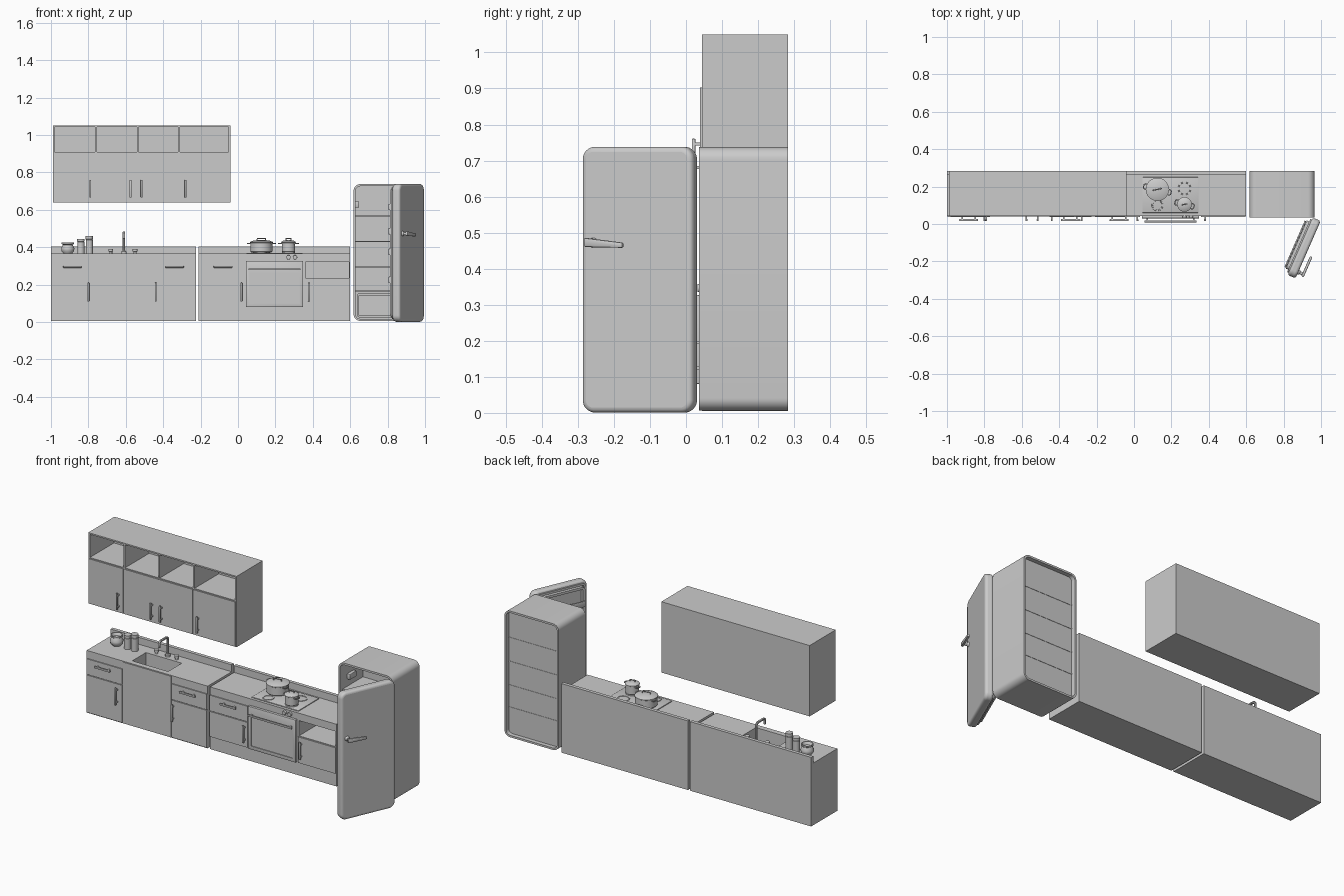
import bpy, bmesh, math
from mathutils import Vector, Matrix

if "Cube" in bpy.data.objects:
    bpy.data.objects.remove(bpy.data.objects["Cube"])


def finish(name, bm, smooth=False):
    bmesh.ops.recalc_face_normals(bm, faces=bm.faces)
    me = bpy.data.meshes.new(name)
    bm.to_mesh(me)
    bm.free()
    ob = bpy.data.objects.new(name, me)
    bpy.context.collection.objects.link(ob)
    if smooth:
        shade(ob)
    return ob


def select(ob):
    bpy.ops.object.select_all(action='DESELECT')
    ob.select_set(True)
    bpy.context.view_layer.objects.active = ob


def shade(ob):
    select(ob)
    bpy.ops.object.shade_smooth_by_angle(angle=math.radians(35))


def bevel(ob, width, segments=2):
    m = ob.modifiers.new("bevel", 'BEVEL')
    m.width, m.segments, m.limit_method = width, segments, 'ANGLE'
    select(ob)
    bpy.ops.object.modifier_apply(modifier=m.name)
    shade(ob)


def box(name, x0, x1, y0, y1, z0, z1, bev=0):
    bm = bmesh.new()
    bmesh.ops.create_cube(bm, size=1)
    for v in bm.verts:
        v.co = ((x0 + x1) / 2 + v.co.x * (x1 - x0), (y0 + y1) / 2 + v.co.y * (y1 - y0),
                (z0 + z1) / 2 + v.co.z * (z1 - z0))
    ob = finish(name, bm)
    if bev:
        bevel(ob, bev)
    return ob


def cut(ob, *dims):
    cutter = box("cutter", *dims)
    cutter.hide_render = True
    m = ob.modifiers.new("cut", 'BOOLEAN')
    m.operation, m.solver, m.object = 'DIFFERENCE', 'EXACT', cutter
    select(ob)
    bpy.ops.object.modifier_apply(modifier=m.name)
    bpy.data.objects.remove(cutter)


def lathe(name, pts, x, y, z, segs=32, axis='Z'):
    bm = bmesh.new()
    rings = [[bm.verts.new((r * math.cos(2 * math.pi * i / segs), r * math.sin(2 * math.pi * i / segs), h))
              for i in range(segs)] for r, h in pts]
    for a, b in zip(rings, rings[1:]):
        for i in range(segs):
            j = (i + 1) % segs
            bm.faces.new((a[i], a[j], b[j], b[i]))
    bmesh.ops.remove_doubles(bm, verts=bm.verts, dist=1e-5)
    if axis == 'Y':  # points towards the front
        bmesh.ops.rotate(bm, verts=bm.verts, matrix=Matrix.Rotation(math.pi / 2, 3, 'X'))
    bmesh.ops.translate(bm, verts=bm.verts, vec=(x, y, z))
    return finish(name, bm, True)


def tube(name, pts, r):
    cu = bpy.data.curves.new(name, 'CURVE')
    cu.dimensions, cu.bevel_depth, cu.bevel_resolution, cu.use_fill_caps = '3D', r, 3, True
    sp = cu.splines.new('POLY')
    sp.points.add(len(pts) - 1)
    for p, co in zip(sp.points, pts):
        p.co = (*co, 1)
    ob = bpy.data.objects.new(name, cu)
    bpy.context.collection.objects.link(ob)
    select(ob)
    bpy.ops.object.convert(target='MESH')
    shade(ob)
    return ob


def outline(x0, x1, z0, z1, r, n=8):
    pts = []
    for cx, cz, a0 in ((x1 - r, z1 - r, 0), (x0 + r, z1 - r, 90), (x0 + r, z0 + r, 180), (x1 - r, z0 + r, 270)):
        for i in range(n + 1):
            a = math.radians(a0 + 90 * i / n)
            pts.append((cx + r * math.cos(a), cz + r * math.sin(a)))
    return pts


def slab(name, x0, x1, y0, y1, z0, z1, r, wall=0):
    """Rounded rectangle along y; hollow ring if a wall is given."""
    bm = bmesh.new()
    loop = lambda p, y: [bm.verts.new((a, y, b)) for a, b in p]
    o = outline(x0, x1, z0, z1, r)
    of, ob_ = loop(o, y0), loop(o, y1)
    bridge = lambda a, b: [bm.faces.new((a[i - 1], a[i], b[i], b[i - 1])) for i in range(len(a))]
    bridge(of, ob_)
    if wall:
        p = outline(x0 + wall, x1 - wall, z0 + wall, z1 - wall, max(r - wall, .004))
        nf, nb = loop(p, y0), loop(p, y1)
        bridge(nf, nb), bridge(of, nf), bridge(ob_, nb)
    else:
        bm.faces.new(of)
        bm.faces.new(ob_)
    return finish(name, bm, True)


def handle(name, x, z, length, vertical, y=.04):
    h, t = length / 2, .005
    dx, dz = (t, h) if vertical else (h, t)
    box(name, x - dx, x + dx, y - .024, y - .014, z - dz, z + dz, .002)
    for s in (-1, 1):
        px, pz = (x, z + s * (h - .015)) if vertical else (x + s * (h - .015), z)
        box(name + "_post", px - .004, px + .004, y - .016, y + .002, pz - .004, pz + .004)


# Wall cabinet with open niches over doors
wall = box("wall_cabinet", -.99, -.04, .044, .283, .64, 1.05)
edges = [(-.98, -.765), (-.755, -.54), (-.533, -.32), (-.31, -.05)]
for (a, b), hx in zip(edges, (-.79, -.575, -.515, -.28)):
    cut(wall, a, b, 0, .265, .908, 1.042)
    box("wall_door", a - .002, b + .002, .039, .046, .645, .902)
    handle("wall_door_handle", hx, .713, .095, True)

# Sink base cabinet
sink = box("sink_cabinet", -1, -.225, .044, .283, .005, .365)
cut(sink, -.73, -.5, .075, .2, .27, .5)
box("sink_backsplash", -1, -.225, .263, .283, .364, .405)
box("sink_middle_panel", -.766, -.458, .039, .046, .008, .362)
for a, b, hx in ((-.998, -.771, -.8), (-.453, -.227, -.44)):
    box("sink_drawer", a, b, .038, .046, .23, .32)
    box("sink_door", a, b, .038, .046, .01, .226)
    handle("sink_drawer_handle", (a + b) / 2, .295, .1, False)
    handle("sink_door_handle", hx, .16, .1, True)
lathe("drain", [(0, .004), (.015, .004), (.018, 0)], -.615, .14, .27)

# Faucet and taps
lathe("faucet_base", [(.014, 0), (.014, .012), (.009, .016), (0, .016)], -.61, .23, .365)
arc = [(-.61, .21 + .02 * math.cos(a), .46 + .018 * math.sin(a)) for a in (0, .5, 1, 1.57)]
tube("faucet", [(-.61, .23, .37)] + arc + [(-.61, .16, .478), (-.61, .152, .472), (-.61, .15, .445)], .007)
for x in (-.68, -.55):
    lathe("tap", [(.008, 0), (.008, .01), (.013, .012), (.013, .024), (0, .026)], x, .225, .365)

# Jars and sugar bowl
for x, h in ((-.84, .08), (-.795, .095)):
    lathe("jar", [(0, 0), (.019, 0), (.019, h * .78), (.017, h * .8), (.02, h * .82), (.02, h), (0, h)], x, .19, .365)
lathe("bowl", [(0, 0), (.022, 0), (.034, .015), (.035, .03), (.026, .048), (.033, .052), (.033, .06),
               (.028, .06), (.02, .045), (0, .045)], -.91, .19, .365)

# Stove base cabinet
stove = box("stove_cabinet", -.21, .6, .044, .283, .005, .365)
cut(stove, .36, .594, 0, .25, .234, .322)
box("stove_backsplash", -.21, .6, .263, .283, .364, .405)
box("stove_drawer", -.208, .033, .038, .046, .23, .32)
box("stove_door", -.208, .033, .038, .046, .08, .226)
box("niche_door", .357, .597, .038, .046, .08, .23)
handle("stove_drawer_handle", -.08, .295, .1, False)
handle("stove_door_handle", .018, .16, .1, True)
handle("niche_door_handle", .38, .16, .1, True)

# Oven
oven = box("oven_door", .042, .348, .03, .05, .08, .327, .003)
cut(oven, .062, .328, 0, .035, .1, .262)
handle("oven_handle", .195, .282, .28, False, .033)
for x in (.27, .305):
    lathe("oven_knob", [(.012, 0), (.011, .014), (0, .014)], x, .046, .346, 24, 'Y')

# Hob with burners
box("hob", .045, .345, .06, .25, .364, .37, .002)
for x, y, r in ((.125, .185, .045), (.27, .105, .035), (.125, .1, .03), (.27, .19, .035)):
    lathe("burner", [(r - .006, 0), (r - .005, .004), (r, .004), (r + .001, 0), (r - .006, 0)], x, y, .369)

# Pots with lids and side grips
for x, y, r, ang in ((.125, .185, .06, -14), (.27, .105, .037, -14)):
    lathe("pot", [(0, 0), (r - .006, 0), (r - .001, .005), (r - .001, .05), (r + .002, .052), (r + .002, .056),
                  (r * .7, .064), (0, .067)], x, y, .372)
    d = Vector((math.cos(math.radians(ang)), math.sin(math.radians(ang)), 0))
    n, c = Vector((-d.y, d.x, 0)), Vector((x, y, .42))
    for s in (-1, 1):
        w = .014
        tube("pot_grip", [c + d * s * (r + k) + n * w * q for k, q in
                          ((-.004, -1), (.01, -1), (.015, -.6), (.015, .6), (.01, 1), (-.004, 1))], .003)
    e, k = Vector((.98, .2, 0)), r * .38
    top = Vector((x, y, .434))
    tube("lid_grip", [top - e * k, top - e * k + Vector((0, 0, .013)),
                      top + e * k + Vector((0, 0, .013)), top + e * k], .003)

# Fridge body, shelves and crisper drawer
slab("fridge_shell", .618, .965, .036, .283, .006, .737, .035, .011)
slab("fridge_back", .628, .955, .245, .258, .016, .727, .025)
for z in (.165, .293, .43, .568):
    box("fridge_shelf", .628, .955, .06, .26, z - .003, z + .003)
crisper = slab("crisper_drawer", .637, .947, .07, .235, .025, .153, .012)
slab("crisper_rim", .637, .947, .06, .07, .025, .153, .012, .01)
box("fridge_lamp", .627, .648, .1, .16, .612, .645, .004)

# Fridge door parts, made closed and then swung open at the hinge
door = slab("fridge_door", -.335, 0, -.047, 0, .001, .738, .035)
bevel(door, .014, 4)
parts = [door, slab("door_seal", -.322, -.013, -.001, .008, .014, .725, .025, .012),
         slab("door_liner", -.308, -.027, -.001, .022, .028, .711, .02, .014)]
for z in (.22, .37, .48, .61):
    parts += [box("door_bin_floor", -.3, -.035, -.001, .03, z - .012, z - .006),
              box("door_bin_front", -.303, -.032, .024, .032, z - .012, z + .022, .002)]
parts.append(lathe("door_handle_mount", [(.014, 0), (.013, .006), (.008, .012), (.008, .03), (0, .032)],
                   -.298, -.045, .472, 24, 'Y'))
lever = box("door_handle_lever", -.312, -.195, -.084, -.07, .46, .486, .005)
for v in lever.data.vertices:  # taper and droop towards the tip
    t = (v.co.x + .312) / .117
    v.co.z = .473 - .008 * t + (v.co.z - .473) * (1 - .45 * t)
parts.append(lever)
for p in parts:
    p.location = (.955, .035, 0)
    p.rotation_euler.z = math.radians(66.4)
